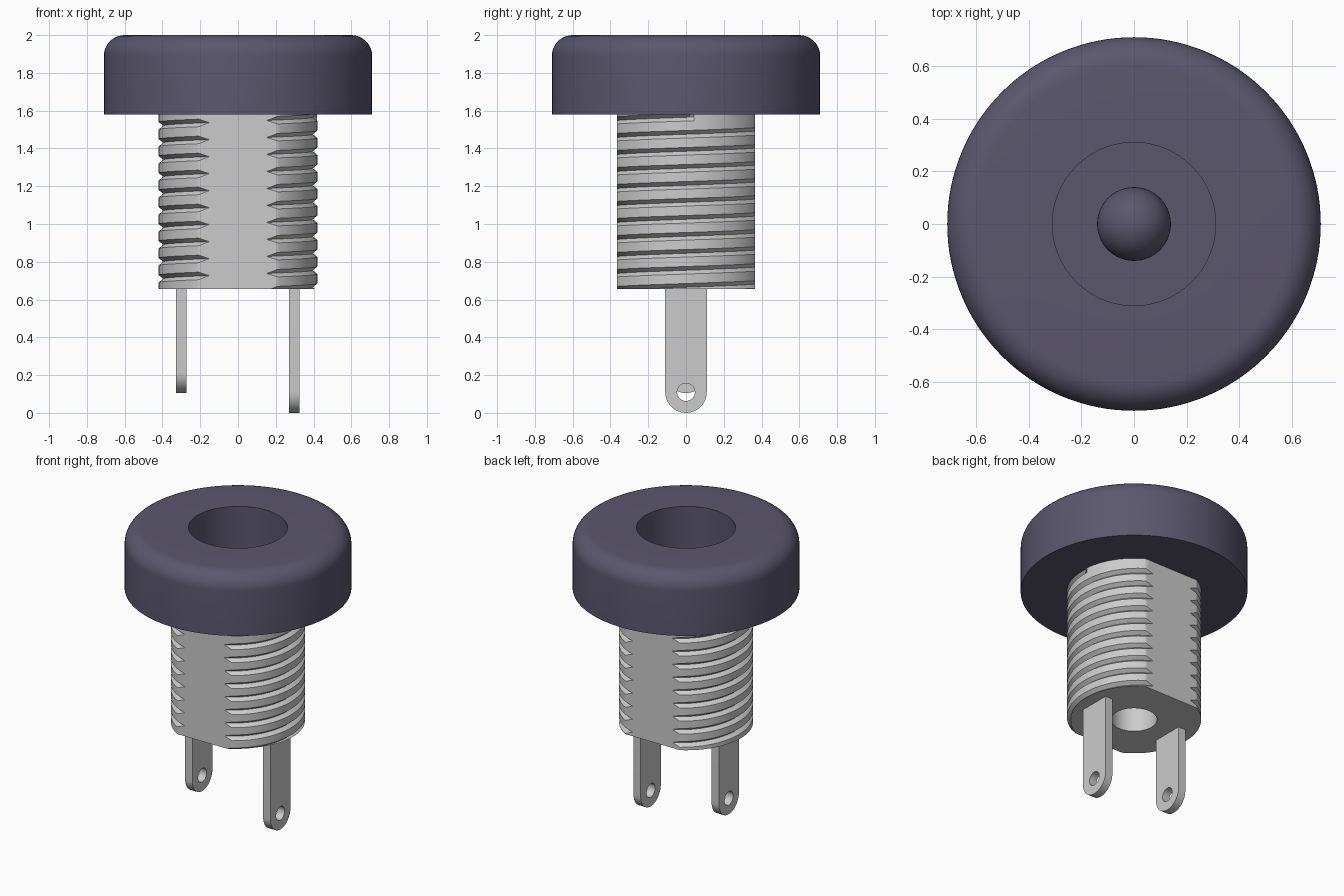
import bpy, bmesh
from math import sin, cos, pi, radians, sqrt

if "Cube" in bpy.data.objects:
    bpy.data.objects.remove(bpy.data.objects["Cube"])

SEG = 128
BOTTOM, TOP = 0.655, 1.58        # threaded barrel extent
FLOOR = 0.86                     # socket floor


def make_object(name, bm, material=None):
    bmesh.ops.recalc_face_normals(bm, faces=bm.faces)
    mesh = bpy.data.meshes.new(name)
    bm.to_mesh(mesh)
    bm.free()
    obj = bpy.data.objects.new(name, mesh)
    bpy.context.collection.objects.link(obj)
    if material:
        mesh.materials.append(material)
    bpy.ops.object.select_all(action='DESELECT')
    bpy.context.view_layer.objects.active = obj
    obj.select_set(True)
    bpy.ops.object.shade_smooth_by_angle(angle=radians(30))
    return obj


def skin_columns(profile_at):
    """Revolve a profile that may vary with the angle."""
    bm = bmesh.new()
    cols = []
    for i in range(SEG + 1):
        a = 2 * pi * i / SEG
        cols.append([bm.verts.new((r * cos(a), r * sin(a), z))
                     for r, z in profile_at(a)])
    for c, d in zip(cols, cols[1:]):
        for j in range(len(c) - 1):
            bm.faces.new((c[j], d[j], d[j + 1], c[j + 1]))
    bmesh.ops.remove_doubles(bm, verts=bm.verts, dist=1e-5)
    bmesh.ops.dissolve_degenerate(bm, edges=bm.edges, dist=1e-6)
    return bm


def arc(cr, cz, rad, a0, a1, n):
    return [(cr + rad * cos(a0 + (a1 - a0) * i / n),
             cz + rad * sin(a0 + (a1 - a0) * i / n)) for i in range(n + 1)]


# Cap with rounded rim, deep socket and domed centre pin
purple = bpy.data.materials.new("purple_plastic")
purple.diffuse_color = (0.105, 0.095, 0.155, 1)
purple.use_nodes = True
purple.node_tree.nodes["Principled BSDF"].inputs["Base Color"].default_value = purple.diffuse_color
cap = [(0, 1.64)] + arc(0, 1.5, 0.14, pi / 2, 0, 12)[1:]
cap += [(0.14, FLOOR + 0.02), (0.31, FLOOR + 0.02), (0.31, 2.0)]
cap += arc(0.60, 1.89, 0.11, pi / 2, 0, 10)
cap += [(0.71, TOP), (0.318, TOP), (0.318, FLOOR + 0.002), (0, FLOOR + 0.002)]
make_object("cap_and_socket", skin_columns(lambda a: cap), purple)


# Threaded barrel: helical V groove cut into a cylinder, bored from below
PITCH, HALF, R, DEPTH = 0.09, 0.02, 0.42, 0.025


def thread_profile(a):
    heights = [0.665 + PITCH * (k + a / (2 * pi)) for k in range(-2, 12)]
    grooves = [h for h in heights if h < 1.566]

    def point(z):
        z = min(max(z, BOTTOM), TOP)
        gap = min(abs(z - h) for h in grooves)
        return R - DEPTH * max(0, 1 - gap / HALF), z

    pts = [(0.32, TOP), (0.32, FLOOR), (0.144, FLOOR), (0.144, BOTTOM)]
    pts += [point(h + o) for h in heights for o in (-HALF, 0, HALF)]
    return pts + [point(TOP), (0.32, TOP)]


bm = skin_columns(thread_profile)
for side in (-1, 1):             # front and back flats
    cut = bmesh.ops.bisect_plane(
        bm, geom=bm.verts[:] + bm.edges[:] + bm.faces[:], dist=1e-6,
        plane_co=(0, side * 0.365, 0), plane_no=(0, side, 0), clear_outer=True)
    edges = [e for e in cut["geom_cut"] if isinstance(e, bmesh.types.BMEdge)]
    bmesh.ops.triangle_fill(bm, edges=edges, use_beauty=True)
make_object("threaded_barrel", bm)


# Solder lugs: rounded strips with an eyelet
def lug(name, x, z0):
    bm = bmesh.new()
    w, thick, zc = 0.11, 0.055, z0 + 0.11
    outline = [(w * cos(pi + pi * i / 24), zc + w * sin(pi + pi * i / 24))
               for i in range(25)] + [(w, 0.70), (-w, 0.70)]
    eyelet = [(0.047 * cos(2 * pi * i / 32), zc + 0.047 * sin(2 * pi * i / 32))
              for i in range(32)]
    edges = []
    for loop in (outline, eyelet):
        vs = [bm.verts.new((x - thick / 2, y, z)) for y, z in loop]
        edges += [bm.edges.new((vs[i - 1], vs[i])) for i in range(len(vs))]
    bmesh.ops.triangle_fill(bm, edges=edges, use_beauty=True)
    ext = bmesh.ops.extrude_face_region(bm, geom=bm.faces[:], use_keep_orig=True)
    moved = [v for v in ext["geom"] if isinstance(v, bmesh.types.BMVert)]
    bmesh.ops.translate(bm, verts=moved, vec=(thick, 0, 0))
    make_object(name, bm)


lug("left_lug", -0.30, 0.105)
lug("right_lug", 0.297, 0.0)
